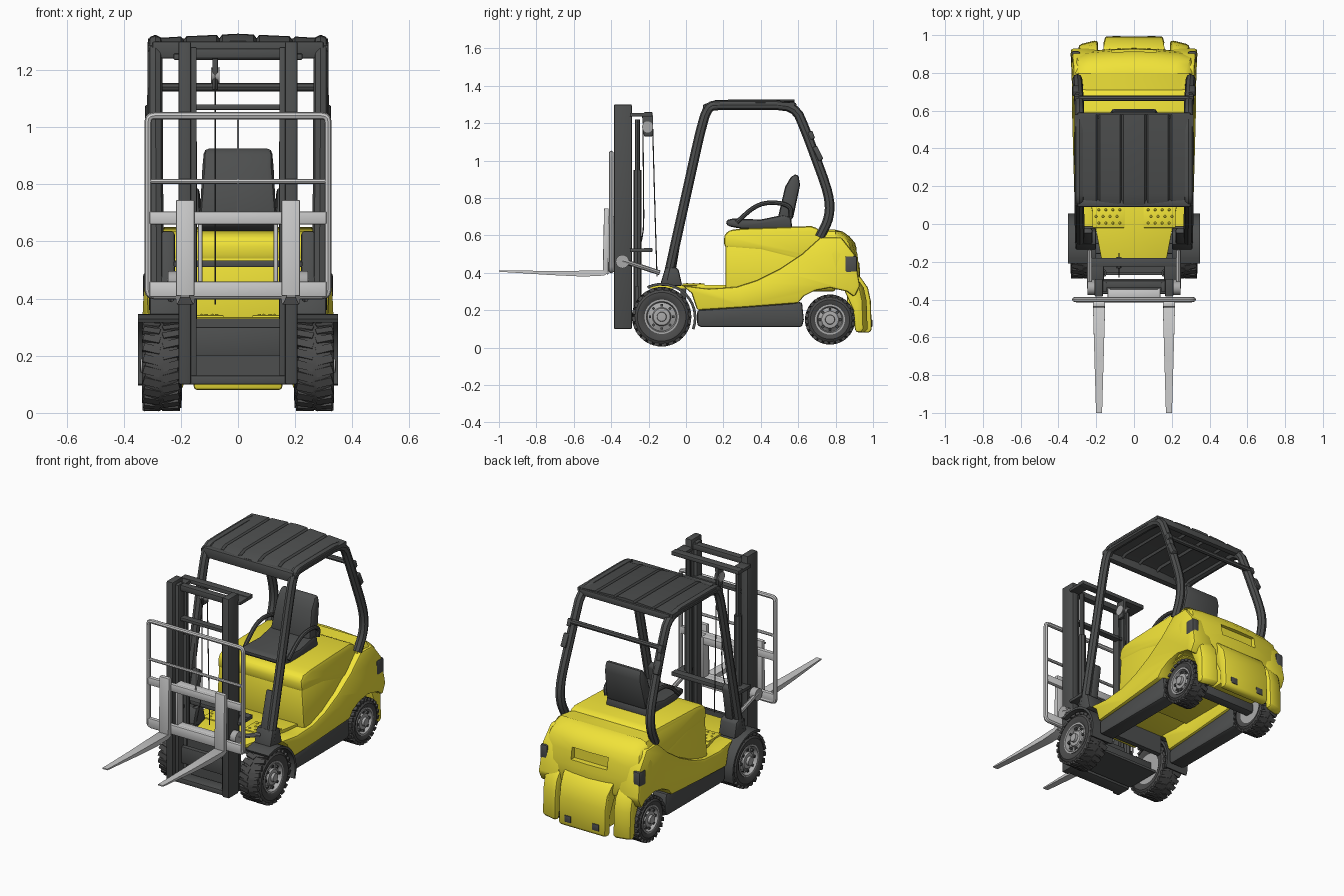
import bpy, bmesh, math
from mathutils import Matrix, Vector

if "Cube" in bpy.data.objects:
    bpy.data.objects.remove(bpy.data.objects["Cube"])


def mat(name, *rgb):
    m = bpy.data.materials.new(name)
    m.diffuse_color = (*rgb, 1)
    m.use_nodes = True
    m.node_tree.nodes["Principled BSDF"].inputs["Base Color"].default_value = m.diffuse_color
    return m


YEL, DARK = mat("yellow_paint", 0.88, 0.77, 0.04), mat("dark_grey", 0.075, 0.078, 0.078)
LIGHT, RIM, TYRE = mat("light_grey", 0.85, 0.87, 0.87), mat("rim_grey", 0.4, 0.4, 0.4), mat("rubber", 0.07, 0.07, 0.07)


def finish(name, bm, m, bevel=0, mirror=False, warp=None):
    if warp:
        for v in bm.verts:
            v.co = warp(v.co)
    bmesh.ops.recalc_face_normals(bm, faces=bm.faces)
    me = bpy.data.meshes.new(name)
    bm.to_mesh(me)
    bm.free()
    me.materials.append(m)
    ob = bpy.data.objects.new(name, me)
    bpy.context.collection.objects.link(ob)
    if bevel:
        b = ob.modifiers.new("bevel", 'BEVEL')
        b.width, b.segments, b.limit_method, b.angle_limit = bevel, 2, 'ANGLE', math.radians(35)
    if mirror:
        ob.modifiers.new("mirror", 'MIRROR')
    return ob


def prism(name, pts, x0, x1, m, bevel=0, mirror=False, warp=None):
    """Side profile of (y, z) points extruded from x0 to x1."""
    bm = bmesh.new()
    a, b = [[bm.verts.new((x, y, z)) for y, z in pts] for x in (x0, x1)]
    bm.faces.new(a)
    bm.faces.new(b)
    for i in range(len(pts)):
        j = (i + 1) % len(pts)
        bm.faces.new((a[i], a[j], b[j], b[i]))
    return finish(name, bm, m, bevel, mirror, warp)


def box(name, x, y, z, m, bevel=0, mirror=False, warp=None):
    return prism(name, [(y[0], z[0]), (y[1], z[0]), (y[1], z[1]), (y[0], z[1])], x[0], x[1], m, bevel, mirror, warp)


def tube(name, pts, r, m, mirror=False, smooth=2, closed=False, cut=0.05):
    pts = [Vector(p) for p in pts]
    for _ in range(smooth):  # corner cutting
        n = len(pts)
        out = [] if closed else [pts[0]]
        for i in range(n if closed else n - 1):
            a, b = pts[i], pts[(i + 1) % n]
            d = min(0.25, cut / max((b - a).length, 1e-4))
            out += [a.lerp(b, d), b.lerp(a, d)]
        pts = out if closed else out + [pts[-1]]
    cu = bpy.data.curves.new(name, 'CURVE')
    cu.dimensions, cu.bevel_depth, cu.bevel_resolution, cu.use_fill_caps = '3D', r, 2, True
    sp = cu.splines.new('POLY')
    sp.points.add(len(pts) - 1)
    for p, q in zip(sp.points, pts):
        p.co = (*q, 1)
    sp.use_cyclic_u = closed
    cu.materials.append(m)
    ob = bpy.data.objects.new(name, cu)
    bpy.context.collection.objects.link(ob)
    if mirror:
        ob.modifiers.new("mirror", 'MIRROR')
    return ob


def lathe(name, prof, c, m, mirror=False, n=40):
    """Closed (radius, x) profile turned around the x axis through c."""
    bm = bmesh.new()
    rings = [[bm.verts.new((c[0] + x, c[1] + r * math.cos(t * math.tau / n), c[2] + r * math.sin(t * math.tau / n)))
              for r, x in prof] for t in range(n)]
    for i in range(n):
        for j in range(len(prof)):
            k = (j + 1) % len(prof)
            bm.faces.new((rings[i][j], rings[i][k], rings[(i + 1) % n][k], rings[(i + 1) % n][j]))
    bmesh.ops.remove_doubles(bm, verts=bm.verts, dist=1e-5)
    return finish(name, bm, m, 0, mirror)


def ring(name, c, r, n, size, m, skew=0, dx=(0,)):
    """Blocks spread round a wheel, facing outwards."""
    bm = bmesh.new()
    for k, d in enumerate(dx):
        for i in range(n):
            M = (Matrix.Translation(c) @ Matrix.Rotation((i + k / 2) * math.tau / n, 4, 'X') @ Matrix.Translation((d, 0, r))
                 @ Matrix.Rotation(skew * (1 if k else -1), 4, 'Z') @ Matrix.Diagonal((*size, 1)))
            bmesh.ops.create_cube(bm, size=1, matrix=M)
    return finish(name, bm, m, 0, True)


# wheels
for nm, c, R, w, ri in (("front", (0.268, -0.13, 0.165), 0.16, 0.135, 0.092), ("rear", (0.253, 0.77, 0.15), 0.135, 0.115, 0.08)):
    h, q = w / 2, R - 0.005
    lathe(nm + "_tyre", [(ri, -h + .01), (ri + .02, -h), (q - .025, -h), (q - .008, -h + .012), (q, -h / 3), (q, h / 3),
                         (q - .008, h - .012), (q - .025, h), (ri + .02, h), (ri, h - .01)], c, TYRE, True)
    ring(nm + "_tread", c, R - .01, 24, (w * .44, R * .17, .016), TYRE, 0.25, (-w * .25, w * .25))
    lathe(nm + "_rim", [(0, -h + .01), (ri, -h + .01), (ri, h - .005), (ri - .01, h - .005), (ri - .016, h - .03),
                        (.05, h - .02), (.045, h - .01), (.026, h - .008), (.024, h + .006), (0, h + .008)], c, RIM, True)
    ring(nm + "_wheel_bolts", (c[0] + h - .02, c[1], c[2]), ri * .68, 8, (.018, .013, .013), DARK)
    box(nm + "_axle", (-.22, .22), (c[1] - .03, c[1] + .03), (c[2] - .03, c[2] + .03), DARK, .01)

# front chassis, fenders and side skirts
box("front_plate", (-.2, .2), (-.27, -.255), (.1, .33), DARK)
box("front_bottom_plate", (-.2, .2), (-.27, -.05), (.1, .115), DARK)
box("front_bulkhead", (-.2, .2), (-.03, .0), (.2, .33), DARK)
arc = [math.radians(a) for a in range(-20, 116, 9)]
prism("front_fender", [(-.13 + r * math.cos(t), .16 + r * math.sin(t)) for r, s in ((.186, 1), (.172, -1)) for t in arc[::s]],
      .2, .35, DARK, 0, True)
prism("side_skirt", [(.06, .12), (.08, .11), (.62, .11), (.63, .15), (.62, .245), (.55, .235), (.06, .2)], .21, .305, DARK, .012, True)
prism("pillar_foot", [(-.14, .33), (-.02, .33), (-.04, .42), (-.06, .43), (-.11, .43)], .2, .31, DARK, .01, True)
prism("pillar_cowl", [(-.12, .38), (-.06, .38), (-.02, .62), (-.05, .64)], .22, .275, DARK, .012, True)

# floor and tread plates
prism("floor", [(-.2, .315), (.22, .315), (.22, .335), (-.2, .335)], -.25, .25, YEL, .004, False,
      lambda v: Vector((v.x * (.68 if v.y < 0 else 1), v.y, v.z)))
box("tread_plate", (.05, .22), (-.02, .1), (.33, .342), YEL, .003, True)
bm = bmesh.new()
for i in range(4):
    for j in range(3):
        bmesh.ops.create_uvsphere(bm, u_segments=8, v_segments=5, radius=.008,
                                  matrix=Matrix.Translation((.075 + i * .037 + j % 2 * .015, .005 + j * .035, .339)))
finish("tread_studs", bm, YEL, 0, True)


# body: side panels, hood, counterweight
def side_warp(v):
    return Vector((v.x + .03 * v.y - .04 * (v.z - .3), v.y, v.z)) if v.x > .25 else v


prism("body_side", [(-.02, .332), (.03, .29), (.06, .2), (.3, .215), (.6, .238), (.63, .275), (.69, .305), (.77, .32), (.86, .3),
                    (.9, .27), (.93, .33), (.9, .5), (.83, .59), (.72, .59), (.62, .5), (.5, .42), (.38, .36), (.27, .325), (.12, .315)],
      .2, .308, YEL, .012, True, side_warp)
taper = lambda v: Vector((v.x * (1 - .22 * (v.z - .3)), v.y, v.z))
prism("hood_base", [(.21, .3), (.21, .56), (.8, .56), (.8, .3)], -.295, .295, YEL, .015, False, taper)
prism("hood_cover", [(.205, .535), (.203, .6), (.23, .628), (.3, .637), (.67, .65), (.71, .635), (.76, .55), (.76, .46), (.6, .47), (.4, .52)],
      -.3, .3, YEL, .018, False, taper)
bm = bmesh.new()
rows = []
for z, w, B in ((.31, .31, .92), (.33, .32, .928), (.42, .325, .926), (.5, .324, .917), (.56, .317, .9), (.595, .305, .87),
                (.62, .29, .835), (.632, .26, .79)):
    half = [(w - .01, .71), (w + .002, .8), (w, B - .07), (w - .02, B - .03), (w * .75, B - .012), (w * .35, B), (0, B + .004)]
    rows.append([bm.verts.new((x, y, z)) for x, y in half] + [bm.verts.new((-x, y, z)) for x, y in half[-2::-1]])
for a, b in zip(rows, rows[1:]):
    for i in range(len(a)):
        j = (i + 1) % len(a)
        bm.faces.new((a[i], a[j], b[j], b[i]))
bm.faces.new(rows[0])
bm.faces.new(rows[-1])
weight = finish("counterweight", bm, YEL)
cutter = box("recess_cutter", (-.12, .12), (.89, 1), (.455, .525), YEL)
cutter.hide_render = True
bo = weight.modifiers.new("recess", 'BOOLEAN')
bo.object, bo.operation, bo.solver = cutter, 'DIFFERENCE', 'EXACT'
tail = [(.9, .4), (.93, .37), (.965, .32), (.98, .25), (.985, .1), (.975, .08), (.935, .08), (.925, .2), (.88, .3)]
prism("rear_skirt", tail, -.155, .155, YEL, .012, False, lambda v: Vector((v.x * (1.08 if v.z > .36 else 1), v.y + .008, v.z)))
box("rear_skirt_core", (-.145, .145), (.86, .95), (.12, .34), YEL, .01)
prism("rear_mudguard", [(y - .01, z) for y, z in tail], .19, .295, YEL, .022, True,
      lambda v: Vector((v.x, v.y - (.025 if v.x > .25 else 0), v.z)))
box("tow_light", (.07, .115), (.97, .996), (.11, .15), DARK, .004, True)
box("tail_light", (.285, .332), (.85, .915), (.4, .49), DARK, .01, True)

# overhead guard
tube("guard_frame", [(.285, -.1, .36), (.29, .075, 1.15), (.29, .115, 1.29), (.29, .18, 1.297), (.29, .58, 1.297), (.29, .64, 1.16),
                     (.3, .765, .82), (.3, .77, .7), (.295, .715, .59)], .026, DARK, True)
tube("guard_rear_bar", [(-.3, .665, 1.14), (.3, .665, 1.14)], .015, DARK, smooth=0)
box("guard_front_bar", (-.3, .3), (.09, .13), (1.24, 1.3), DARK, .008)
box("guard_back_bar", (-.3, .3), (.555, .59), (1.27, 1.31), DARK, .008)
bm = bmesh.new()
top = [(-.315, 1.31), (-.2, 1.317), (-.19, 1.306), (-.18, 1.318), (-.075, 1.323), (-.065, 1.311), (-.055, 1.324), (0, 1.327)]
top += [(-x, z) for x, z in top[-2::-1]]
ends = [[[bm.verts.new((x, y, z + d - dz)) for x, z in top] for d in (0, -.02)] for y, dz in ((.1, .025), (.16, .002), (.58, 0))]
n = len(top) - 1
for k in (0, 1):
    for i in range(n):
        for s in (0, 1):
            bm.faces.new((ends[k][s][i], ends[k][s][i + 1], ends[k + 1][s][i + 1], ends[k + 1][s][i]))
    for i in (0, n):
        bm.faces.new((ends[k][0][i], ends[k + 1][0][i], ends[k + 1][1][i], ends[k][1][i]))
for e in (ends[0], ends[2]):
    for i in range(n):
        bm.faces.new((e[0][i], e[0][i + 1], e[1][i + 1], e[1][i]))
finish("roof", bm, DARK)
prism("rear_lamp", [(.675, 1.07), (.7, 1.08), (.735, 1.01), (.71, .995)], .29, .325, DARK, .006, True)
prism("rear_lamp_mount", [(.65, 1.15), (.675, 1.16), (.69, 1.12), (.665, 1.11)], .29, .315, DARK, .004, True)

# seat
prism("seat_cushion", [(.22, .65), (.21, .68), (.25, .69), (.4, .685), (.52, .71), (.56, .7), (.57, .635), (.3, .635)],
      -.14, .14, DARK, .02)
prism("seat_back", [(.49, .69), (.57, .68), (.61, .87), (.6, .93), (.565, .92), (.53, .86)], -.12, .12, DARK, .02, False,
      lambda v: Vector((v.x * (1 if v.z > .85 else 1.12), v.y, v.z)))
tube("seat_armrest", [(.145, .27, .67), (.147, .37, .76), (.147, .46, .78), (.145, .56, .76), (.14, .56, .7)], .012, DARK, True)

# mast
box("mast_outer_rail", (.165, .208), (-.385, -.29), (.1, 1.3), DARK, .006, True)
box("mast_inner_rail", (.145, .17), (-.36, -.31), (.12, 1.28), DARK, .003, True)
for nm, y, z in (("top", (-.34, -.3), (1.24, 1.275)), ("upper", (-.34, -.3), (1.06, 1.08)), ("lower", (-.33, -.3), (.2, .3)),
                 ("bottom", (-.37, -.29), (.1, .13))):
    box("mast_%s_crossbar" % nm, (-.2, .2), y, z, DARK, .004)
for nm, z in (("top", 1.235), ("middle", .51)):
    box("mast_%s_bracket" % nm, (-.225, .225), (-.225, -.18), (z, z + .024), DARK, .004)
    box("mast_%s_bracket_arm" % nm, (.16, .225), (-.3, -.19), (z, z + .02), DARK, .004, True)
tube("lift_cylinder", [(.165, -.26, .15), (.165, -.26, .95)], .022, DARK, True, 0)
tube("lift_rod", [(.165, -.26, .9), (.165, -.26, 1.22)], .014, DARK, True, 0)
prism("pulley_fork", [(-.235, 1.24), (-.175, 1.24), (-.18, 1.13), (-.225, 1.13)], -.09, -.07, DARK, .003)
lathe("chain_pulley", [(0, -.015), (.03, -.015), (.024, 0), (.03, .015), (0, .015)], (-.08, -.205, 1.18), RIM, n=20)
tube("hose", [(-.08, -.23, 1.17), (-.08, -.225, .6), (-.08, -.28, .45)], .003, DARK)
tube("return_hose", [(-.08, -.178, 1.17), (-.08, -.165, .7), (-.08, -.155, .38)], .003, DARK)
lathe("tilt_pivot", [(0, -.02), (.036, -.02), (.036, .02), (0, .02)], (.225, -.34, .46), RIM, True, 24)
tube("tilt_rod", [(.235, -.34, .465), (.235, -.14, .4)], .013, RIM, True, 0)

# fork carriage and load guard
tube("load_guard_frame", [(-.315, -.4, .41), (.315, -.4, .41), (.315, -.4, 1.04), (-.315, -.4, 1.04)], .013, LIGHT, closed=True, cut=.012)
tube("load_guard_bar", [(-.315, -.4, .81), (.315, -.4, .81)], .009, LIGHT, smooth=0)
tube("load_guard_upright", [(0, -.4, .69), (0, -.4, 1.04)], .004, LIGHT, smooth=0)
for nm, z in (("lower", (.405, .46)), ("upper", (.66, .705))):
    box("carriage_%s_plate" % nm, (-.31, .31), (-.415, -.39), z, LIGHT, .005)
    box("carriage_%s_back" % nm, (-.14, .14), (-.395, -.345), z, LIGHT, .005)
box("carriage_upright", (.125, .14), (-.395, -.34), (.41, .705), LIGHT, .004, True)


def fork_warp(v):
    s = 1 - .5 * max(0, min(1, (-.45 - v.y) / .55))
    return Vector((.185 + (v.x - .185) * s, v.y, v.z))


prism("fork_shank", [(-.445, .4), (-.415, .39), (-.413, .745), (-.438, .745)], .153, .217, LIGHT, .004, True)
prism("fork_tine", [(-.413, .4), (-.44, .385), (-.55, .38), (-.72, .388), (-1, .406), (-1, .413), (-.72, .41), (-.44, .412)],
      .153, .217, LIGHT, 0, True, fork_warp)

# apply modifiers, shade
bpy.ops.object.select_all(action='SELECT')
bpy.context.view_layer.objects.active = weight
bpy.ops.object.convert(target='MESH')
bpy.data.objects.remove(cutter)
bpy.ops.object.shade_smooth_by_angle(angle=math.radians(35))
